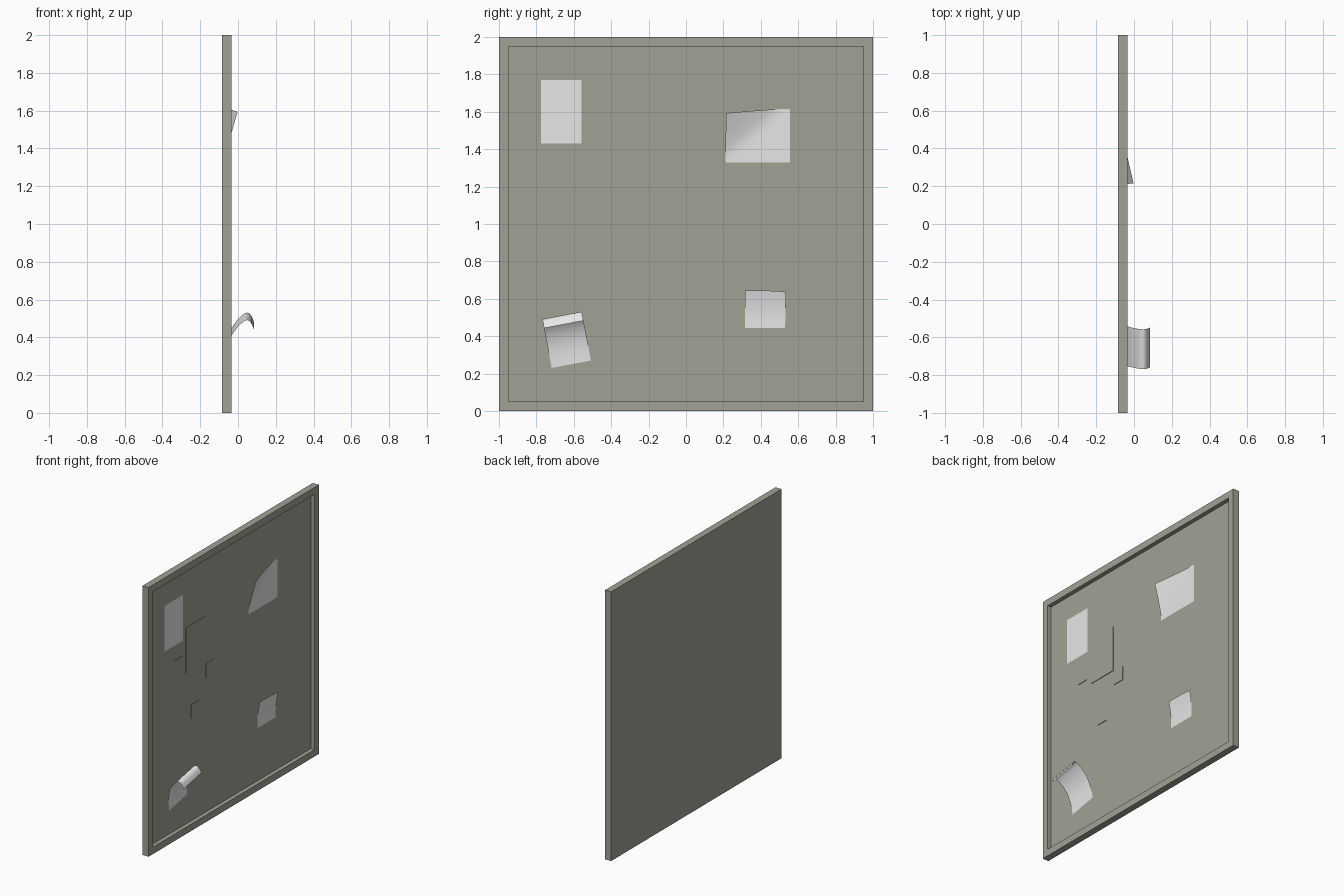
import bpy, bmesh, math

if "Cube" in bpy.data.objects:
    bpy.data.objects.remove(bpy.data.objects["Cube"])

FRONT, BACK, FLOOR = -0.035, -0.085, -0.066   # board faces and recess floor along x
SHEET = FLOOR + 0.004


def material(name, rgb):
    m = bpy.data.materials.new(name)
    m.diffuse_color = (*rgb, 1)
    m.use_nodes = True
    m.node_tree.nodes["Principled BSDF"].inputs["Base Color"].default_value = m.diffuse_color
    return m


BOARD = material("grey olive board", (0.358, 0.358, 0.30))
PAPER = material("white paper", (0.8, 0.8, 0.8))


def make_object(name, bm, mat, smooth=False):
    me = bpy.data.meshes.new(name)
    bm.to_mesh(me)
    bm.free()
    me.materials.append(mat)
    for p in me.polygons:
        p.use_smooth = smooth
    ob = bpy.data.objects.new(name, me)
    bpy.context.collection.objects.link(ob)
    return ob


def box(bm, lo, hi):
    verts = bmesh.ops.create_cube(bm, size=1)["verts"]
    for v in verts:
        v.co = [l + (c + 0.5) * (h - l) for c, l, h in zip(v.co, lo, hi)]


def sheet(name, nu, nv, place, smooth=True):
    """Grid of faces facing +x; place(u, v) maps 0..1 parameters to a point."""
    bm = bmesh.new()
    g = [[bm.verts.new(place(i / nu, j / nv)) for j in range(nv + 1)] for i in range(nu + 1)]
    for i in range(nu):
        for j in range(nv):
            bm.faces.new((g[i][j], g[i + 1][j], g[i + 1][j + 1], g[i][j + 1]))
    return make_object(name, bm, PAPER, smooth)


# Board with a recessed front panel
bm = bmesh.new()
box(bm, (BACK, -1, 0), (FRONT, 1, 2))
front = max(bm.faces, key=lambda f: f.calc_center_median().x)
bmesh.ops.inset_region(bm, faces=[front], thickness=0.072)
inner = bmesh.ops.extrude_discrete_faces(bm, faces=[front])["faces"][0]
for v in inner.verts:
    v.co.x = FLOOR
make_object("notice_board", bm, BOARD)

# Thin cards in the board colour
for name, y0, y1, z0, z1 in (("large_card", -0.52, -0.295, 1.165, 1.51),
                             ("small_card_left", -0.66, -0.57, 1.215, 1.315),
                             ("small_card_right", -0.285, -0.195, 1.05, 1.155),
                             ("small_card_low", -0.455, -0.365, 0.81, 0.915)):
    bm = bmesh.new()
    box(bm, (FLOOR - 0.001, y0, z0), (SHEET, y1, z1))
    make_object(name, bm, BOARD)

# Flat sheet
sheet("flat_paper", 1, 1, lambda u, v: (SHEET, -0.775 + 0.215 * u, 1.43 + 0.34 * v), False)


# Wide sheet with one lifted corner
def lifted(u, v):
    dy, dz = 0.345 * u, 0.285 * (1 - v)
    t = max(0, 1 - dy / 0.30 - dz / 0.26) ** 1.2
    return (SHEET + 0.06 * t, 0.21 + dy + 0.005 * t, 1.615 - dz - 0.022 * t)


sheet("lifted_corner_paper", 10, 10, lifted)


# Small sheet with a slightly loose top edge
def loose(u, v):
    t = max(0, (v - 0.3) / 0.7) ** 1.5
    return (SHEET + 0.02 * t, 0.315 + 0.215 * u + 0.005 * u * v, 0.445 + 0.2 * v - 0.008 * t * u ** 3)


sheet("loose_top_paper", 6, 6, loose)

# Tilted sheet whose top rolls outward: (distance up the sheet, x)
CURL = [(0, -0.062), (0.06, -0.061), (0.12, -0.053), (0.18, -0.036), (0.225, -0.005),
        (0.25, 0.02), (0.262, 0.035), (0.266, 0.048), (0.261, 0.061), (0.245, 0.073), (0.217, 0.084)]
A = math.radians(10.8)


def curled(u, v):
    d, x = CURL[round(v * (len(CURL) - 1))]
    w = 0.214 * u
    return (x, -0.718 + w * math.cos(A) - d * math.sin(A), 0.23 + w * math.sin(A) + d * math.cos(A))


sheet("curled_paper", 1, len(CURL) - 1, curled)
